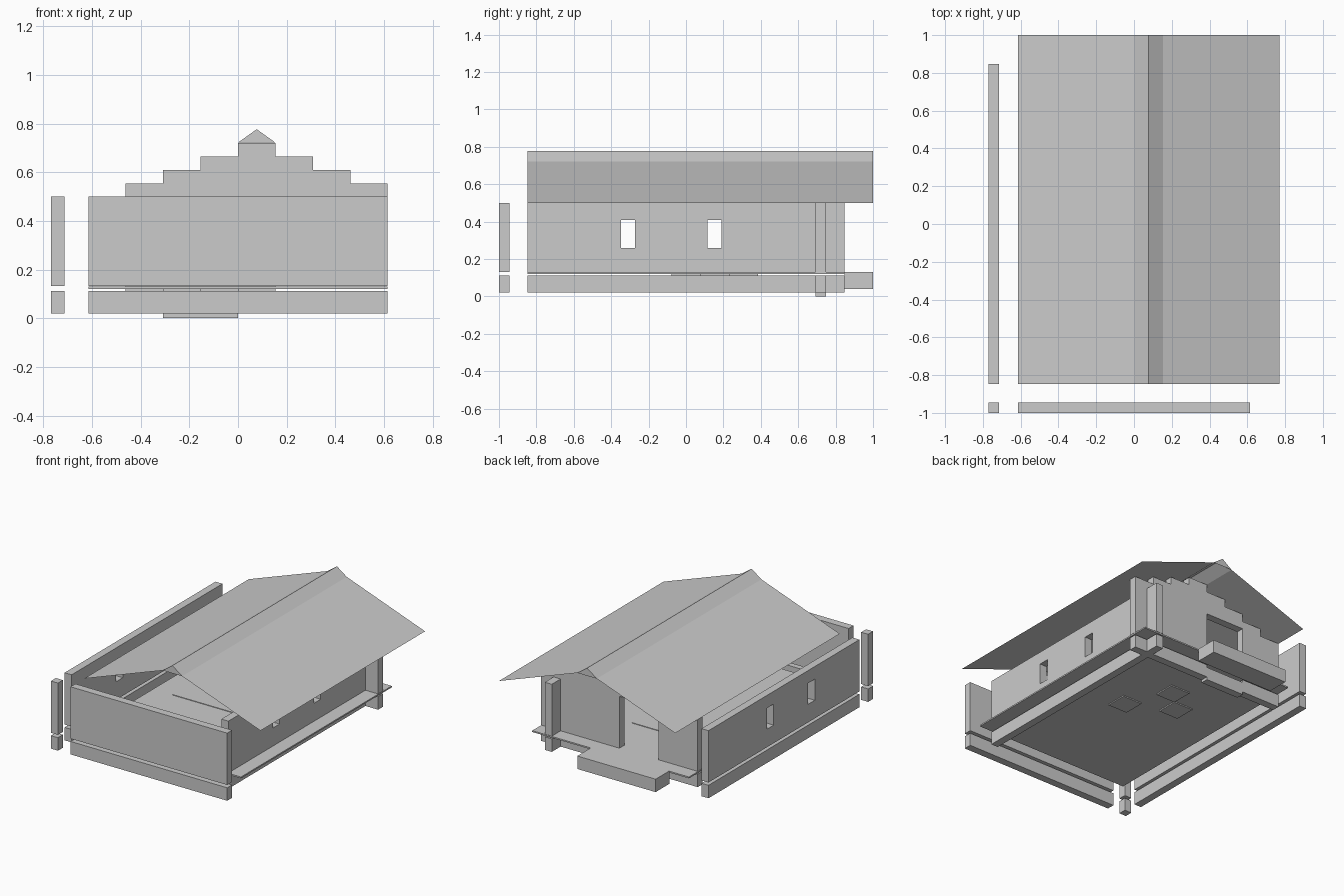
import bpy
import bmesh

cube = bpy.data.objects.get("Cube")
if cube:
    bpy.data.objects.remove(cube, do_unlink=True)

grey = bpy.data.materials.new("light_grey")
grey.use_nodes = True
grey.diffuse_color = (0.6, 0.6, 0.6, 1)
grey.node_tree.nodes["Principled BSDF"].inputs["Base Color"].default_value = grey.diffuse_color

U = 2 / 13            # building grid cell
T = 0.055             # wall thickness
BASE = (0.02, 0.112)  # foundation heights
WALL = (0.132, 0.5)   # wall heights


def finish(name, bm):
    mesh = bpy.data.meshes.new(name)
    bm.to_mesh(mesh)
    bm.free()
    mesh.materials.append(grey)
    obj = bpy.data.objects.new(name, mesh)
    bpy.context.collection.objects.link(obj)
    return obj


def add_box(bm, x, y, z):
    verts = bmesh.ops.create_cube(bm, size=1)["verts"]
    for v in verts:
        for i, (lo, hi) in enumerate((x, y, z)):
            v.co[i] = lo if v.co[i] < 0 else hi


def box(name, x, y, z):
    bm = bmesh.new()
    add_box(bm, x, y, z)
    return finish(name, bm)


def extrude_outline(name, points, y, depth):
    """Solid wall from an x-z outline."""
    bm = bmesh.new()
    face = bm.faces.new([bm.verts.new((px, y, pz)) for px, pz in points])
    ext = bmesh.ops.extrude_face_region(bm, geom=[face])["geom"]
    for v in ext:
        if isinstance(v, bmesh.types.BMVert):
            v.co.y += depth
    bmesh.ops.recalc_face_normals(bm, faces=bm.faces)
    return finish(name, bm)


# Cutter for the windows in both side walls
bm = bmesh.new()
for y in ((-0.347, -0.272), (0.115, 0.19)):
    add_box(bm, (-1, 1), y, (0.26, 0.41))
cutter = finish("window_cutter", bm)
cutter.hide_render = True
cutter.hide_viewport = True
cutter.display_type = 'WIRE'

# Side walls with their foundations
LONG = (-5.5 * U, 5.5 * U)
for side, x in (("right", -5 * U), ("left", 3 * U)):
    box(side + "_foundation", (x, x + T), LONG, BASE)
    wall = box(side + "_wall", (x, x + T), LONG, WALL)
    mod = wall.modifiers.new("windows", 'BOOLEAN')
    mod.object = cutter
    mod.solver = 'EXACT'

# Front wall and the free corner post
for part, z in (("foundation", BASE), ("wall", WALL)):
    box("front_" + part, (-4 * U, 4 * U), (-1, T - 1), z)
    box("corner_post_" + part, (-5 * U, T - 5 * U), (-1, T - 1), z)

# Back wall either side of the doorway, with a stepped gable above
yb = 4.5 * U
for side, x in (("right", (-4 * U, -2 * U)), ("left", (0, 4 * U))):
    box("back_foundation_" + side, x, (yb, yb + T), BASE)
    box("back_wall_" + side, x, (yb, yb + T), WALL)
box("door_threshold", (-2 * U, 0), (yb, yb + T), (0, 0.092))

left_steps, right_steps = [], []
for i in range(4):
    lo, hi = 0.5 + 0.055 * i, 0.555 + 0.055 * i
    left_steps += [((i - 3) * U, lo), ((i - 3) * U, hi)]
    right_steps += [((4 - i) * U, lo), ((4 - i) * U, hi)]
extrude_outline("stepped_gable", left_steps + right_steps[::-1], yb, T)

# Floor, mat, underside plates and porch
box("floor", (-4 * U, 4 * U), LONG, (0.12, 0.13))
box("floor_mat", (-3 * U, U), (-0.5 * U, 2.5 * U), (0.13, 0.134))
for i, (cx, cy) in enumerate(((0, -0.5), (-1, 1.5), (-2, 0.5))):
    box("floor_plate_%d" % (i + 1), (cx * U, cx * U + U),
        (cy * U, cy * U + U), (0.112, 0.12))
box("porch", (-3 * U, U), (5.5 * U, 1), (0.04, 0.132))

# Thin sheet roof with a steeper ridge closed at its ends
profile = [(-4 * U, 0.5), (0, 0.722), (U / 2, 0.777), (U, 0.722), (5 * U, 0.5)]
bm = bmesh.new()
front = [bm.verts.new((x, -5.5 * U, z)) for x, z in profile]
back = [bm.verts.new((x, 1, z)) for x, z in profile]
for i in range(len(profile) - 1):
    bm.faces.new((front[i], front[i + 1], back[i + 1], back[i]))
bm.faces.new((front[1], front[3], front[2]))
bm.faces.new((back[1], back[2], back[3]))
finish("roof", bm)
